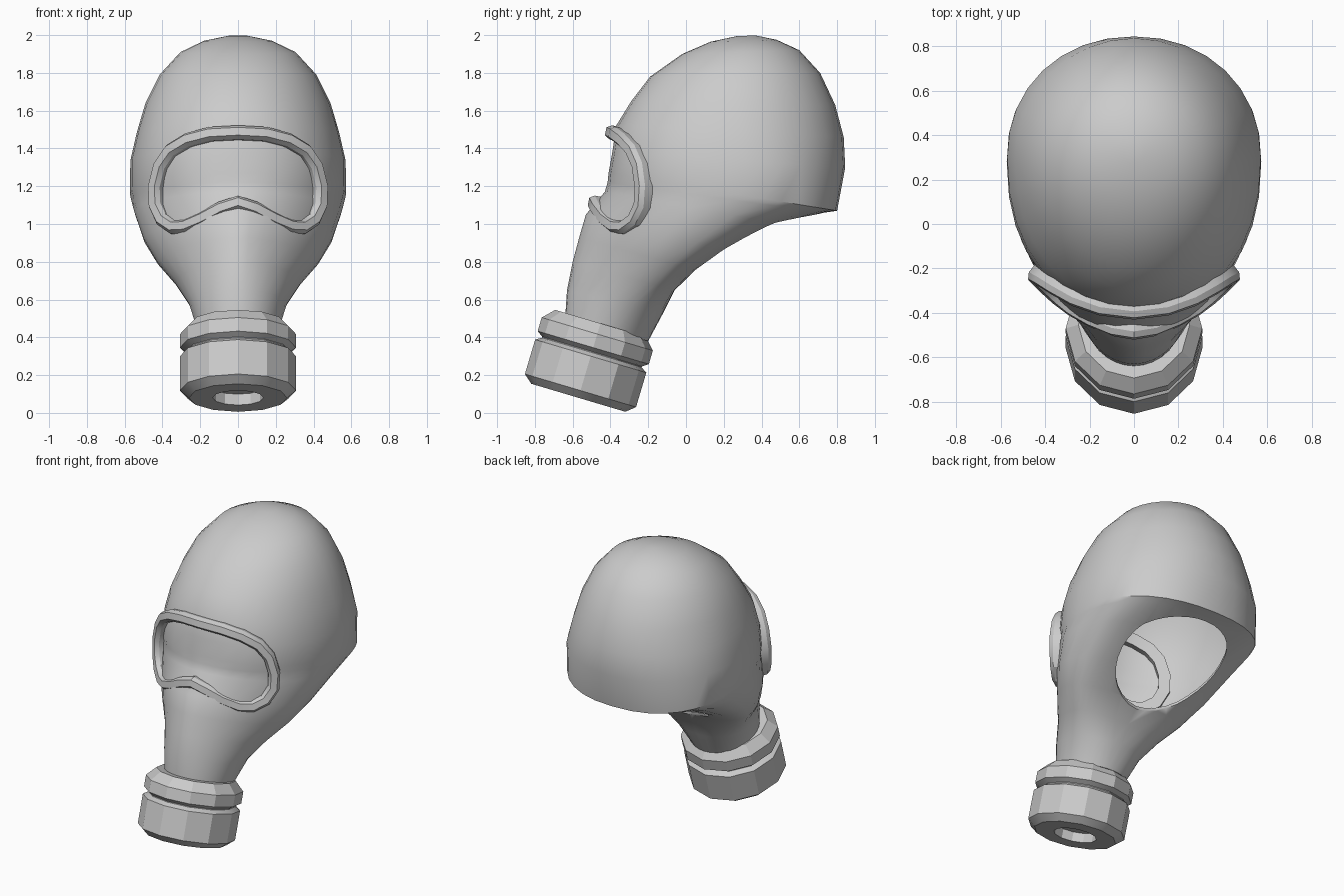
import bpy, bmesh, math
from mathutils import Vector

if "Cube" in bpy.data.objects:
    bpy.data.objects.remove(bpy.data.objects["Cube"])


def loft(name, rings, caps=True, loop=False, angle=35):
    """Skin closed rings of equal point count into one mesh object."""
    bm = bmesh.new()
    vs = [[bm.verts.new(p) for p in r] for r in rings]
    n = len(vs[0])
    pairs = list(zip(vs, vs[1:])) + ([(vs[-1], vs[0])] if loop else [])
    for a, b in pairs:
        for i in range(n):
            j = (i + 1) % n
            bm.faces.new((a[i], a[j], b[j], b[i]))
    if caps and not loop:
        bm.faces.new(vs[0])
        bm.faces.new(vs[-1])
    bmesh.ops.recalc_face_normals(bm, faces=bm.faces)
    me = bpy.data.meshes.new(name)
    bm.to_mesh(me)
    bm.free()
    ob = bpy.data.objects.new(name, me)
    bpy.context.collection.objects.link(ob)
    smooth(ob, angle)
    return ob


def smooth(ob, angle):
    bpy.ops.object.select_all(action='DESELECT')
    ob.select_set(True)
    bpy.context.view_layer.objects.active = ob
    bpy.ops.object.shade_smooth_by_angle(angle=math.radians(angle))


def spow(v, e):
    return math.copysign(abs(v) ** e, v)


def section(fy, fz, by, bz, w, c, nf, nb, count=32):
    """Egg-shaped ring from front point to back point, widest at fraction c."""
    f, b = Vector((0, fy, fz)), Vector((0, by, bz))
    pts = []
    for i in range(count):
        a = 2 * math.pi * i / count
        n = nf if math.cos(a) > 0 else nb
        u = spow(math.cos(a), 2 / n)
        t = c - u * (c if u > 0 else 1 - c)
        p = f.lerp(b, t)
        p.x = w * spow(math.sin(a), 2 / n)
        pts.append(p)
    return pts


# Hood: front y,z / back y,z / half width / widest fraction / front, back roundness
hood_sections = [
    (-.64, .50, -.20, .38, .215, .50, 2.0, 2.0),
    (-.63, .65, -.12, .53, .260, .58, 1.9, 2.3),
    (-.60, .80, -.06, .65, .335, .72, 1.7, 2.7),
    (-.565, .93, .05, .755, .43, .72, 1.6, 3.0),
    (-.53, 1.05, .22, .86, .50, .66, 1.6, 3.2),
    (-.43, 1.17, .50, 1.0, .55, .60, 1.9, 3.0),
    (-.415, 1.22, .73, 1.06, .565, .58, 2.1, 2.5),
    (-.41, 1.27, .80, 1.07, .572, .57, 2.2, 2.3),
    (-.39, 1.38, .843, 1.30, .57, .56, 2.2, 2.1),
    (-.37, 1.52, .835, 1.46, .535, .55, 2.1, 2.0),
    (-.29, 1.65, .79, 1.63, .49, .53, 2.0, 2.0),
    (-.19, 1.78, .71, 1.80, .415, .52, 2.0, 2.0),
    (-.02, 1.90, .60, 1.92, .305, .50, 2.0, 2.0),
    (.13, 1.965, .48, 1.975, .18, .50, 2.0, 2.0),
    (.27, 1.995, .37, 1.998, .05, .50, 2.0, 2.0),
]
hood = loft("hood", [section(*s) for s in hood_sections])

# Neck opening: hollow the hood, then cut an oval through its underside
oval = [(math.cos(2 * math.pi * i / 32), math.sin(2 * math.pi * i / 32)) for i in range(32)]
cutter = loft("neck_cutter", [[(.35 * c, .36 + .34 * s, z) for c, s in oval] for z in (.5, 1.3)])
cutter.hide_render = True
bpy.context.view_layer.objects.active = hood
solid = hood.modifiers.new("shell", 'SOLIDIFY')
solid.thickness = .015
solid.offset = -1
cut = hood.modifiers.new("neck", 'BOOLEAN')
cut.object = cutter
cut.solver = 'EXACT'
for m in ("shell", "neck"):
    bpy.ops.object.modifier_apply(modifier=m)
bpy.data.objects.remove(cutter)
smooth(hood, 65)

# Visor frame: half path mirrored across x, swept with a chamfered profile
half = [(0, -.40, 1.485), (.15, -.382, 1.477), (.27, -.34, 1.445), (.36, -.29, 1.39),
        (.415, -.255, 1.31), (.443, -.24, 1.20), (.44, -.245, 1.10), (.405, -.28, 1.025),
        (.345, -.335, .985), (.28, -.385, .99), (.19, -.435, 1.03), (.09, -.475, 1.085),
        (0, -.49, 1.115)]
path = [Vector(p) for p in half]
path += [Vector((-p[0], p[1], p[2])) for p in half[-2:0:-1]]
profile = [(-.036, -.09), (-.036, 0), (-.02, .026), (.022, .026), (.038, 0), (.038, -.09)]
rings = []
for i, p in enumerate(path):
    tangent = (path[(i + 1) % len(path)] - path[i - 1]).normalized()
    out = Vector((p.x * 1.7, -1, .2))
    out = (out - tangent * out.dot(tangent)).normalized()
    side = out.cross(tangent)
    # side must point away from the visor centre
    if i == 0:
        sign = 1 if side.z > 0 else -1
    rings.append([p + side * sign * a + out * d for a, d in profile])
loft("visor_frame", rings, loop=True, angle=30)

# Filter canister: twelve-sided lathe on a tilted axis, with a recessed inlet
axis = Vector((0, .285, .958)).normalized()
fwd = Vector((0, -axis.z, axis.y))
base = Vector((0, -.57, .08))


def lathe(name, prof, sides=12):
    rings = []
    for r, h in prof:
        rings.append([base + axis * h + fwd * (r * math.cos(2 * math.pi * i / sides))
                      + Vector((r * math.sin(2 * math.pi * i / sides), 0, 0))
                      for i in range(sides)])
    return loft(name, rings, angle=20)


lathe("filter_canister", [(.135, .06), (.135, 0), (.26, 0), (.307, .04), (.307, .23),
                          (.275, .25), (.275, .258)])
lathe("filter_collar", [(.275, .255), (.307, .277), (.307, .352), (.25, .411), (.2, .411)])
